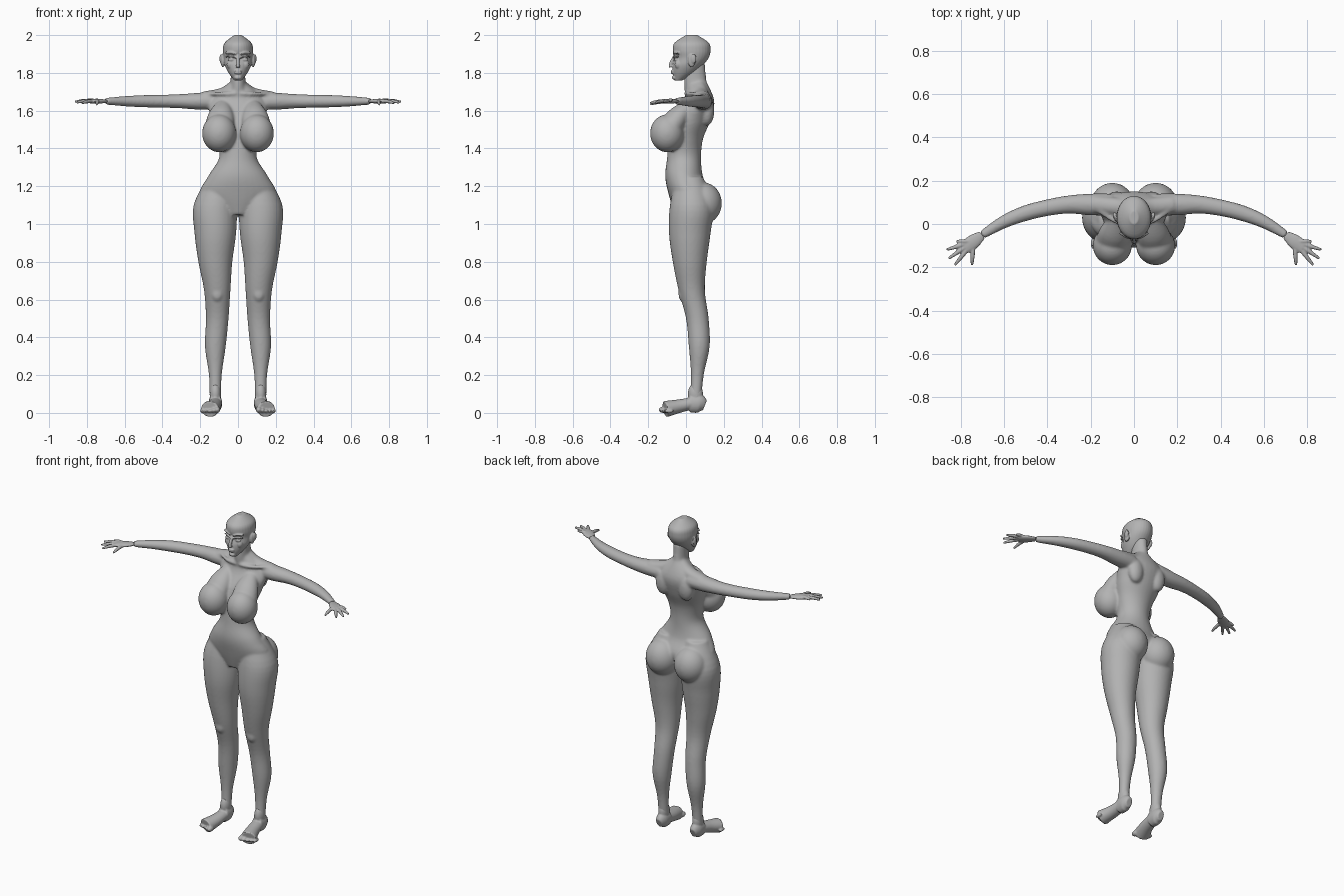
import bpy
import bmesh
from math import cos, sin, pi
from mathutils import Matrix, Vector

default_cube = bpy.data.objects.get("Cube")
if default_cube:
    bpy.data.objects.remove(default_cube, do_unlink=True)

clay = bpy.data.materials.new("clay grey")
clay.use_nodes = True
clay.diffuse_color = (.45, .45, .45, 1)
clay.node_tree.nodes["Principled BSDF"].inputs["Base Color"].default_value = clay.diffuse_color

SIDES = 32
RIGHTWARD, FORWARD, UPWARD = Matrix.Identity(3)


def smooth_path(rows, steps=5):
    """Catmull-Rom interpolation through rows of numbers."""
    padded = [rows[0], *rows, rows[-1]]
    result = []
    for before, start, end, after in zip(padded, padded[1:], padded[2:], padded[3:]):
        for step in range(steps):
            t = step / steps
            result.append([
                q + t * ((r - p) + t * ((2 * p - 5 * q + 4 * r - s) + t * (3 * (q - r) + s - p))) / 2
                for p, q, r, s in zip(before, start, end, after)])
    result.append(list(rows[-1]))
    return result


def oval(centre, side, rise):
    angles = [2 * pi * i / SIDES for i in range(SIDES)]
    return [centre + side * cos(angle) + rise * sin(angle) for angle in angles]


def skin(bm, rings):
    """Close a series of rings into one solid."""
    loops = [[bm.verts.new(point) for point in ring] for ring in rings]
    for low, high in zip(loops, loops[1:]):
        for i in range(SIDES):
            j = (i + 1) % SIDES
            bm.faces.new((low[i], low[j], high[j], high[i]))
    bm.faces.new(loops[0][::-1])
    bm.faces.new(loops[-1])


def column(bm, low, high, widths, depths, ys, xs=None):
    """Upright solid whose level slices are evenly spaced in height."""
    last = len(widths) - 1
    heights = [low + (high - low) * i / last for i in range(last + 1)]
    centres = xs or [0] * len(widths)
    rows = list(zip(centres, ys, heights, widths, depths))
    skin(bm, [oval(Vector((x, y, z)), RIGHTWARD * width, FORWARD * depth)
              for x, y, z, width, depth in smooth_path(rows)])


def tube(bm, points, radii, flat=1):
    """Solid along a path, flattened by a ratio of height to width."""
    path = smooth_path([(*point, radius) for point, radius in zip(points, radii)])
    spine = [Vector(row[:3]) for row in path]
    rings = []
    for i, row in enumerate(path):
        along = spine[min(i + 1, len(path) - 1)] - spine[max(i - 1, 0)]
        side = along.cross(UPWARD).normalized()
        rise = side.cross(along).normalized()
        rings.append(oval(spine[i], side * row[3], rise * row[3] * flat))
    skin(bm, rings)


def ball(bm, centre, size):
    matrix = Matrix.Translation(centre) @ Matrix.Diagonal((*size, 1))
    bmesh.ops.create_uvsphere(bm, u_segments=SIDES, v_segments=20, radius=1, matrix=matrix)


def fuse(name, bm, voxel, rounds):
    """Mirror the solids, melt them into one skin and soften the joins."""
    bmesh.ops.recalc_face_normals(bm, faces=bm.faces)
    mesh = bpy.data.meshes.new(name)
    bm.to_mesh(mesh)
    bm.free()
    mesh.materials.append(clay)
    obj = bpy.data.objects.new(name, mesh)
    bpy.context.collection.objects.link(obj)
    mirror = obj.modifiers.new("mirror", 'MIRROR')
    mirror.use_mirror_merge = False
    melt = obj.modifiers.new("melt", 'REMESH')
    melt.mode = 'VOXEL'
    melt.voxel_size = voxel
    melt.use_smooth_shade = True
    soften = obj.modifiers.new("soften", 'SMOOTH')
    soften.factor = .5
    soften.iterations = rounds


body = bmesh.new()

# Torso from the hips to the base of the neck
column(body, 1.05, 1.75,
       widths=(.07, .2, .16, .1, .11, .14, .15, .04),
       depths=(.06, .11, .1, .09, .09, .1, .08, .05),
       ys=(0, .02, -.01, -.01, 0, .03, .07, .06))

# Neck
column(body, 1.65, 1.85, widths=(.06, .04, .04), depths=(.07, .06, .05), ys=(.07, .05, .05))

# Shoulder slope, collarbone and shoulder blade
tube(body, [(.02, .07, 1.74), (.08, .08, 1.69), (.18, .09, 1.67)], (.03, .04, .04), flat=.8)
tube(body, [(.01, 0, 1.69), (.08, .01, 1.69), (.16, .06, 1.69)], (.01, .01, .01))
ball(body, (.08, .11, 1.6), (.05, .04, .08))

# Bust
tube(body, [(.08, .02, 1.63), (.09, -.04, 1.57), (.1, -.09, 1.5)], (.04, .07, .08), flat=.8)
ball(body, (.1, -.1, 1.48), (.09, .09, .1))

# Seat
ball(body, (.1, .09, 1.11), (.1, .1, .11))

# Legs, nearly round at every height, and kneecaps
leg_radii = (.03, .034, .055, .06, .07, .09, .11, .115, .07)
column(body, .05, 1.25, leg_radii, leg_radii,
       ys=(.05, .06, .07, .06, .03, .02, .02, .03, .02),
       xs=(.12, .12, .12, .11, .11, .12, .12, .12, .09))
ball(body, (.11, -.02, .63), (.03, .02, .04))

# Arms, reaching outward in even steps and bending forward
arm_bend = (.09, .09, .09, .075, .05, .01, -.05)
arm_points = [((i + 1) / 10, y, 1.65) for i, y in enumerate(arm_bend)]
tube(body, arm_points, (.05, .05, .042, .038, .036, .03, .02), flat=.9)
fuse("body", body, voxel=.007, rounds=8)

# Hands: a flat palm with the fingers fanned out from its middle
hands = bmesh.new()
palm = Vector((.74, -.08, 1.65))
tube(hands, [arm_points[-1], palm, (.78, -.11, 1.65)], (.02, .033, .03), flat=.4)
for turn, reach in zip((0, 1, 2, 3, 5), (.08, .13, .14, .14, .11)):
    angle = -.3 * turn
    tip = palm + reach * Vector((cos(angle), sin(angle), 0)) - UPWARD * turn / 300
    knuckle = palm.lerp(tip, .6) + UPWARD * .005
    tube(hands, [palm, knuckle, tip], (.01, .01, .006))
fuse("hands", hands, voxel=.004, rounds=3)

# Feet: heel, instep and five toes along a slanted edge
feet = bmesh.new()
tube(feet, [(.12, .1, .04), (.12, .07, .05), (.12, .02, .05)], (.02, .035, .035), flat=1.4)
tube(feet, [(.12, .03, .05), (.13, -.04, .035), (.15, -.11, .02)], (.035, .04, .048), flat=.9)
for toe in range(5):
    spread = toe / 4
    girth = .016 - .006 * min(spread * 2, 1)
    ball(feet, (.11 + .08 * spread, -.12 + .03 * spread, girth), (girth, .025, girth))
ball(feet, (.12, .05, .1), (.03, .04, .06))
fuse("feet", feet, voxel=.0045, rounds=3)

# Skull and jaw
head = bmesh.new()
column(head, 1.76, 2,
       widths=(.02, .05, .07, .077, .08, .07, .02),
       depths=(.02, .06, .08, .09, .1, .09, .03),
       ys=(-.04, -.01, .01, .03, .03, .03, .03))

# Nose, lips and chin
tube(head, [(0, -.06, 1.89), (0, -.08, 1.85), (0, -.08, 1.83)], (.008, .009, .012))
for height in (1.8, 1.81):
    ball(head, (0, -.07, height), (.02, .01, .006))
ball(head, (0, -.06, 1.775), (.02, .015, .012))

# Cheeks, eyes, lids and brows
ball(head, (.04, -.04, 1.845), (.02, .02, .025))
ball(head, (.034, -.05, 1.87), (.02, .012, .01))
for height, thickness in ((1.88, .004), (1.9, .006)):
    tube(head, [(.01, -.065, height), (.035, -.06, height + .008), (.065, -.04, height + .005)],
         [thickness] * 3)

# Ears
ball(head, (.08, .03, 1.865), (.012, .02, .035))
ball(head, (.09, .04, 1.875), (.008, .015, .025))
fuse("head", head, voxel=.0035, rounds=3)
